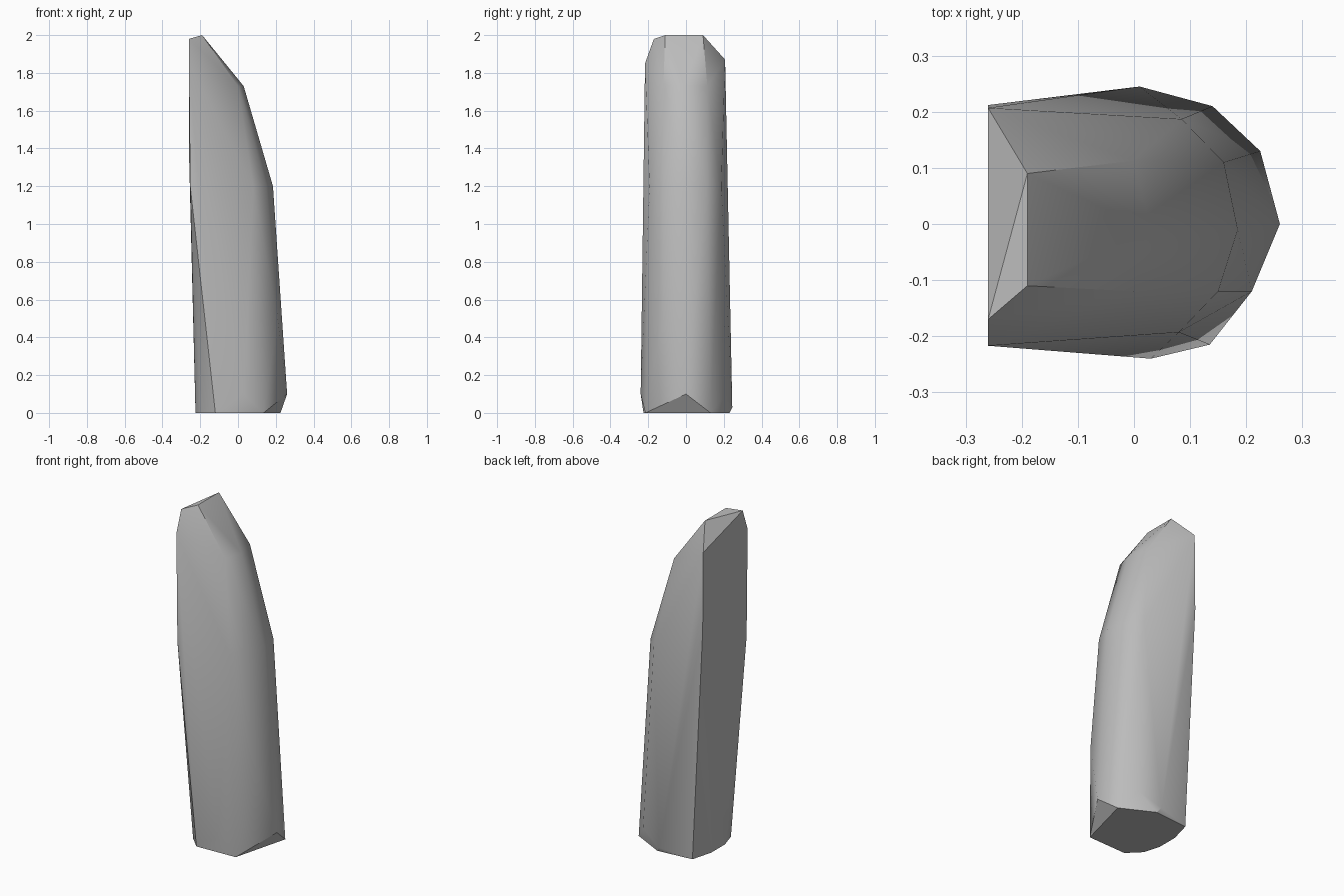
import bpy
import bmesh
import math

# Remove the default cube
default_cube = bpy.data.objects.get("Cube")
if default_cube:
    bpy.data.objects.remove(default_cube, do_unlink=True)


def make_material(name, colour):
    material = bpy.data.materials.new(name)
    material.use_nodes = True
    material.diffuse_color = colour
    for node in material.node_tree.nodes:
        if node.type == "BSDF_PRINCIPLED":
            node.inputs["Base Color"].default_value = colour
    return material


def hull_object(name, points, material):
    """Wrap a set of corner points in a closed faceted stone."""
    bm = bmesh.new()
    for point in points:
        bm.verts.new(point)
    hull = bmesh.ops.convex_hull(bm, input=bm.verts[:])
    unused = {item for key in ("geom_interior", "geom_unused")
              for item in hull[key]
              if isinstance(item, bmesh.types.BMVert)}
    bmesh.ops.delete(bm, geom=list(unused), context="VERTS")
    bmesh.ops.dissolve_limit(bm, angle_limit=math.radians(1),
                             verts=bm.verts[:], edges=bm.edges[:])
    bmesh.ops.recalc_face_normals(bm, faces=bm.faces[:])
    mesh = bpy.data.meshes.new(name)
    bm.to_mesh(mesh)
    bm.free()
    mesh.materials.append(material)
    stone = bpy.data.objects.new(name, mesh)
    bpy.context.collection.objects.link(stone)
    return stone


def ring(height, corners):
    return [(x, y, height) for x, y in corners]


# Flat foot of the pillar
foot = ring(0, [(.135, -.215), (.225, .13), (.03, .23), (-.19, .21),
                (-.225, .08), (-.225, -.05), (-.195, -.15), (-.12, -.225)])

# Chipped corners just above the foot
chips = [(.26, 0, .1), (.21, -.12, .5), (.03, -.24, .1),
         (.01, .245, .03), (.14, .21, .1)]

# Shoulder where the slanted faces begin
shoulder = ring(1.2, [(-.13, -.217), (.08, -.193), (.15, -.12),
                      (.185, -.01), (.16, .11), (.085, .187), (-.13, .213)])

# Slanted upper break
slope = ring(1.73, [(0, -.12), (.03, -.01), (0, .113)])

# Flat left side and the ridge at the tip
left_side = [(-.26, -.217, 1.85), (-.26, -.17, 1.98),
             (-.26, .207, 1.87), (-.26, .212, 1.4), (-.253, -.217, 1.2)]
ridge = ring(2, [(-.19, -.11), (-.19, .09)])

grey = make_material("stone grey", (.5, .5, .5, 1))
pillar = hull_object("stone_pillar",
                     foot + chips + shoulder + slope + left_side + ridge, grey)

# Soft shading on shallow facets, crisp on strong breaks
bpy.ops.object.select_all(action="DESELECT")
pillar.select_set(True)
bpy.context.view_layer.objects.active = pillar
bpy.ops.object.shade_smooth_by_angle(angle=math.radians(30))
